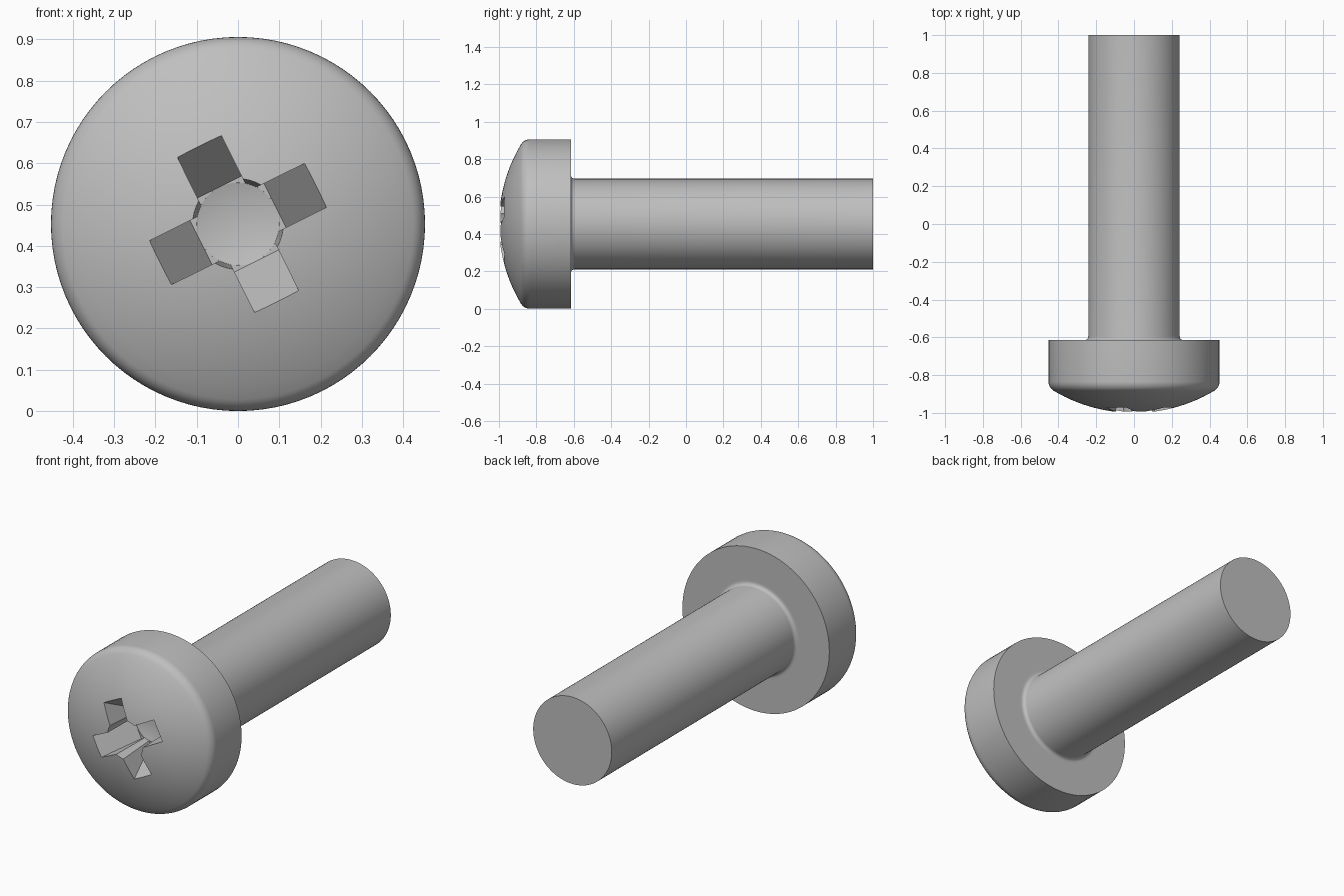
import bpy, bmesh
from math import radians, sin, cos, pi, sqrt, asin
from mathutils import Matrix

cube = bpy.data.objects.get("Cube")
if cube:
    bpy.data.objects.remove(cube, do_unlink=True)

R = 0.453          # head radius and height of the axis
SHAFT = 0.242      # shaft radius
BACK = -0.615      # rear plane of the head

steel = bpy.data.materials.new("grey steel")
steel.use_nodes = True
steel.diffuse_color = (0.52, 0.52, 0.52, 1)
steel.node_tree.nodes["Principled BSDF"].inputs["Base Color"].default_value = (0.52, 0.52, 0.52, 1)


def finish(name, bm, turn=0):
    """Turn a bmesh into an object on the screw axis."""
    bmesh.ops.remove_doubles(bm, verts=bm.verts, dist=0.0001)
    bmesh.ops.recalc_face_normals(bm, faces=bm.faces)
    bm.transform(Matrix.Translation((0, 0, R)) @ Matrix.Rotation(radians(-turn), 4, 'Y'))
    mesh = bpy.data.meshes.new(name)
    bm.to_mesh(mesh)
    bm.free()
    mesh.materials.append(steel)
    ob = bpy.data.objects.new(name, mesh)
    bpy.context.collection.objects.link(ob)
    return ob


def lathe(name, profile, steps):
    """Revolve (radius, y) points around the y axis."""
    bm = bmesh.new()
    vs = [bm.verts.new((r, y, 0)) for r, y in profile]
    es = [bm.edges.new(pair) for pair in zip(vs, vs[1:])]
    bmesh.ops.spin(bm, geom=vs + es, cent=(0, 0, 0), axis=(0, 1, 0),
                   angle=2 * pi, steps=steps, use_merge=True)
    return finish(name, bm)


def prism(name, outline, half_width, turn):
    """Extrude an (x, y) outline symmetrically along z."""
    bm = bmesh.new()
    face = bm.faces.new([bm.verts.new((x, y, -half_width)) for x, y in outline])
    new = bmesh.ops.extrude_face_region(bm, geom=[face])["geom"]
    bmesh.ops.translate(bm, vec=(0, 0, 2 * half_width),
                        verts=[g for g in new if isinstance(g, bmesh.types.BMVert)])
    return finish(name, bm, turn)


# Domed head with rounded rim, flat back, fillet and plain shaft
DOME, RIM = 0.83, 0.425
profile = []
for i in range(15):
    r = RIM * i / 14
    profile.append((r, -1 + DOME - sqrt(DOME ** 2 - r ** 2)))
y_rim = profile[-1][1]
start = asin(RIM / DOME)
round_r = (R - RIM) / (1 - sin(start))
for i in range(1, 7):
    a = start + (pi / 2 - start) * i / 6
    profile.append((R - round_r + round_r * sin(a),
                    y_rim + round_r * (cos(start) - cos(a))))
profile += [(R, BACK), (SHAFT + 0.03, BACK)]
for i in range(6):
    a = pi / 2 * i / 5
    profile.append((SHAFT + 0.02 * (1 - sin(a)), BACK + 0.02 * (1 - cos(a))))
profile += [(SHAFT, 1), (0, 1)]
screw = lathe("screw_body", profile, 96)

# Cross recess: two tapered slots and a conical centre
slot = [(-0.251, -1.05), (0.251, -1.05), (0.1, -0.76), (-0.1, -0.76)]
cutters = [
    prism("slot_cutter_a", slot, 0.0595, 26.5),
    prism("slot_cutter_b", slot, 0.0595, 116.5),
    lathe("centre_cutter", [(0, -1.05), (0.112, -1.05), (0.1, -0.757), (0, -0.73)], 48),
]

bpy.ops.object.select_all(action='DESELECT')
screw.select_set(True)
bpy.context.view_layer.objects.active = screw
for cutter in cutters:
    cutter.hide_render = True
    mod = screw.modifiers.new("recess", 'BOOLEAN')
    mod.operation = 'DIFFERENCE'
    mod.solver = 'EXACT'
    mod.object = cutter
    bpy.ops.object.modifier_apply(modifier=mod.name)
    bpy.data.objects.remove(cutter, do_unlink=True)

bpy.ops.object.shade_smooth_by_angle(angle=radians(25))
